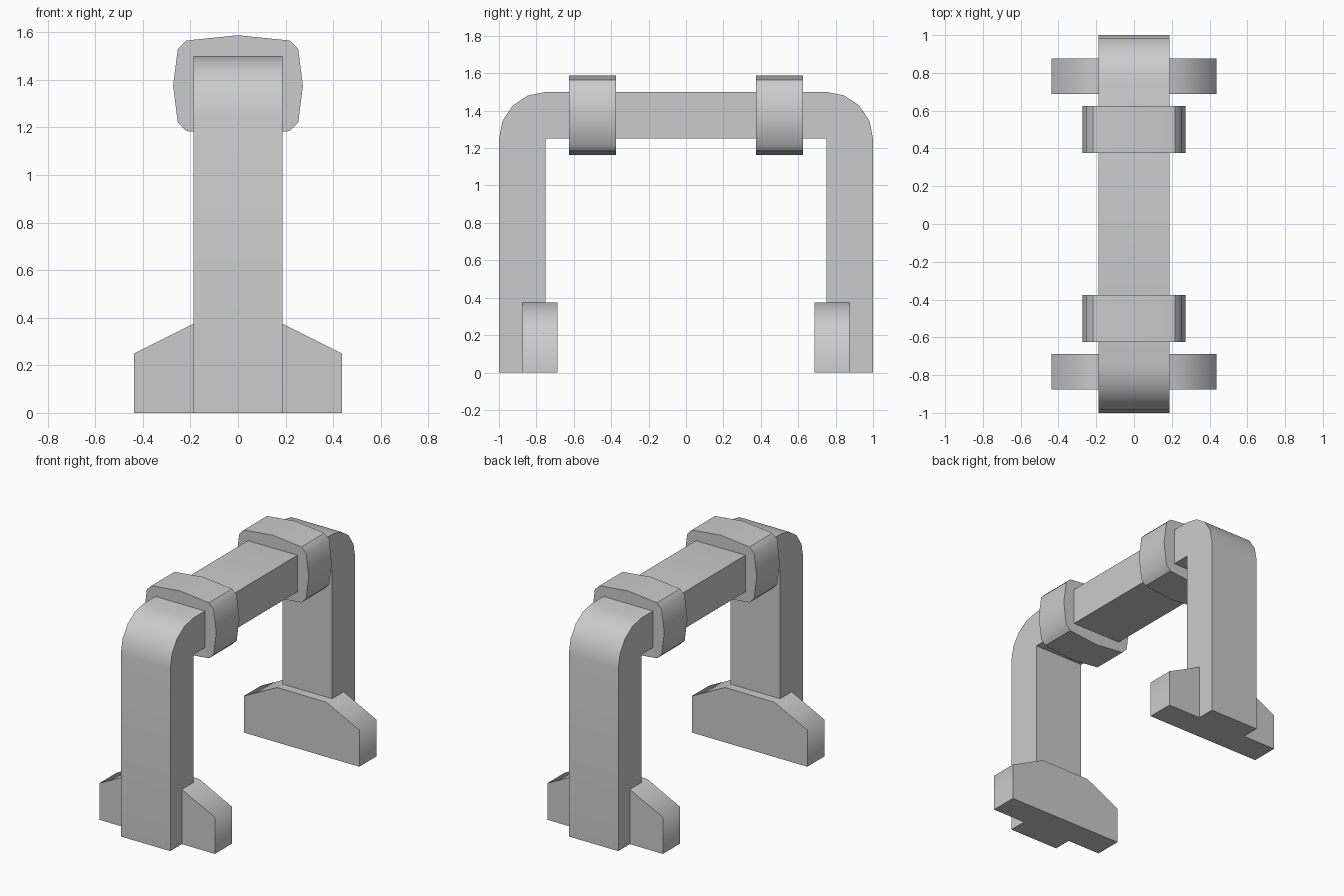
import bpy
import bmesh
from math import radians, sin, cos

if "Cube" in bpy.data.objects:
    bpy.data.objects.remove(bpy.data.objects["Cube"])

grey = bpy.data.materials.new("plain_grey")
grey.use_nodes = True
colour = (0.6, 0.6, 0.6, 1)
grey.diffuse_color = colour
grey.node_tree.nodes["Principled BSDF"].inputs["Base Color"].default_value = colour


def extrude_profile(name, points, depth, smooth_angle):
    """Extrude a closed loop of 3D points along the depth vector."""
    bm = bmesh.new()
    face = bm.faces.new([bm.verts.new(p) for p in points])
    result = bmesh.ops.extrude_face_region(bm, geom=[face], use_keep_orig=True)
    moved = [g for g in result["geom"] if isinstance(g, bmesh.types.BMVert)]
    bmesh.ops.translate(bm, verts=moved, vec=depth)
    bmesh.ops.recalc_face_normals(bm, faces=bm.faces)
    mesh = bpy.data.meshes.new(name)
    bm.to_mesh(mesh)
    bm.free()
    mesh.materials.append(grey)
    obj = bpy.data.objects.new(name, mesh)
    bpy.context.collection.objects.link(obj)
    bpy.ops.object.select_all(action="DESELECT")
    obj.select_set(True)
    bpy.context.view_layer.objects.active = obj
    bpy.ops.object.shade_smooth_by_angle(angle=radians(smooth_angle))
    return obj


# Handle arch: square inner corners, rounded outer corners
width, inner, bar = 0.1875, 0.75, 0.25
arc = [(inner + bar * cos(radians(a * 22.5)), 1.25 + bar * sin(radians(a * 22.5)))
       for a in range(5)]
half = [(inner, 1.25), (inner, 0), (inner + bar, 0)] + arc
outline = half + [(-y, z) for y, z in reversed(half)]
extrude_profile("arch", [(-width, y, z) for y, z in outline], (2 * width, 0, 0), 30)

# Collar section: one quarter, mirrored both ways
quarter = [(0, 0.2125), (0.218, 0.19), (0.253, 0.155), (0.273, 0)]
right_half = quarter + [(x, -z) for x, z in reversed(quarter[:-1])]
collar = right_half + [(-x, z) for x, z in reversed(right_half[1:-1])]

# Foot section: block with sloping shoulders
shoulder = [(0.4375, 0), (0.4375, 0.25), (width, 0.375)]
foot = shoulder + [(-x, z) for x, z in reversed(shoulder)]

for end, side in (("front", -1), ("back", 1)):
    extrude_profile(end + "_collar", [(x, side * 0.375, 1.375 + z) for x, z in collar],
                    (0, side * 0.25, 0), 38)
    extrude_profile(end + "_foot", [(x, side * 0.6875, z) for x, z in foot],
                    (0, side * 0.1875, 0), 70)
